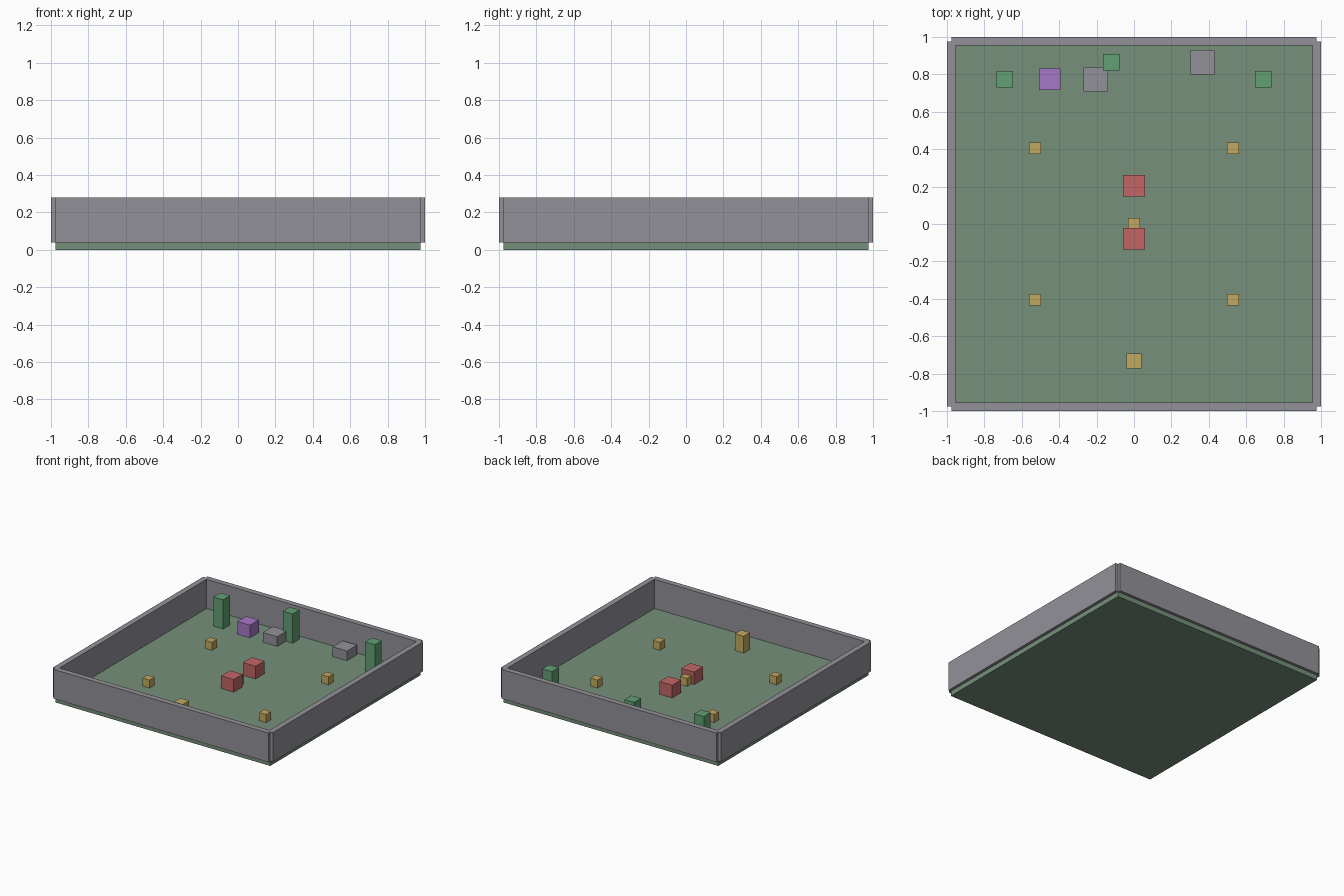
import bpy

cube = bpy.data.objects.get("Cube")
if cube:
    bpy.data.objects.remove(cube, do_unlink=True)


def material(name, rgb):
    mat = bpy.data.materials.new(name)
    mat.use_nodes = True
    colour = (*rgb, 1)
    mat.diffuse_color = colour
    mat.node_tree.nodes["Principled BSDF"].inputs["Base Color"].default_value = colour
    return mat


floor_green = material("floor green", (0.18, 0.28, 0.195))
wall_grey = material("wall grey", (0.29, 0.283, 0.314))
pillar_green = material("pillar green", (0.12, 0.35, 0.17))
purple = material("purple", (0.38, 0.19, 0.58))
red = material("red", (0.54, 0.13, 0.13))
yellow = material("yellow", (0.54, 0.40, 0.12))


def box(name, x, y, z, size, mat):
    """Box centred on x, y and resting on z."""
    bpy.ops.mesh.primitive_cube_add(size=1, location=(x, y, z + size[2] / 2))
    obj = bpy.context.object
    obj.name = name
    obj.scale = size
    bpy.ops.object.transform_apply(location=False, rotation=False, scale=True)
    obj.data.materials.append(mat)
    return obj


FLOOR = 0.04     # floor thickness
SPAN = 1.952     # floor width and wall length
WALL = 0.046     # wall thickness
HIGH = 0.24      # wall and pillar height
EDGE = 1 - WALL / 2

# Floor slab
box("floor", 0, 0, 0, (SPAN, SPAN, FLOOR), floor_green)

# Four walls, notched at the corners
for side, label in ((-1, "front"), (1, "back")):
    box(label + "_wall", 0, side * EDGE, FLOOR, (SPAN, WALL, HIGH), wall_grey)
for side, label in ((-1, "right"), (1, "left")):
    box(label + "_wall", side * EDGE, 0, FLOOR, (WALL, SPAN, HIGH), wall_grey)


def blocks(name, places, width, height, mat):
    for x, y in places:
        box(name, x, y, FLOOR, (width, width, height), mat)


# Blocks standing on the floor
blocks("pillar", [(-0.69, 0.773), (-0.122, 0.865), (0.69, 0.773)], 0.088, HIGH, pillar_green)
blocks("purple_block", [(-0.45, 0.773)], 0.115, 0.104, purple)
blocks("grey_block", [(-0.204, 0.773), (0.366, 0.865)], 0.13, 0.08, wall_grey)
blocks("red_block", [(0, 0.204), (0, -0.08)], 0.115, 0.104, red)
blocks("marker_post", [(0, -0.732)], 0.081, 0.138, yellow)

# Small markers in the centre and the four quarters
corners = [(x, y) for x in (-0.53, 0.53) for y in (-0.405, 0.405)]
blocks("small_marker", [(0, 0)] + corners, 0.064, 0.066, yellow)
